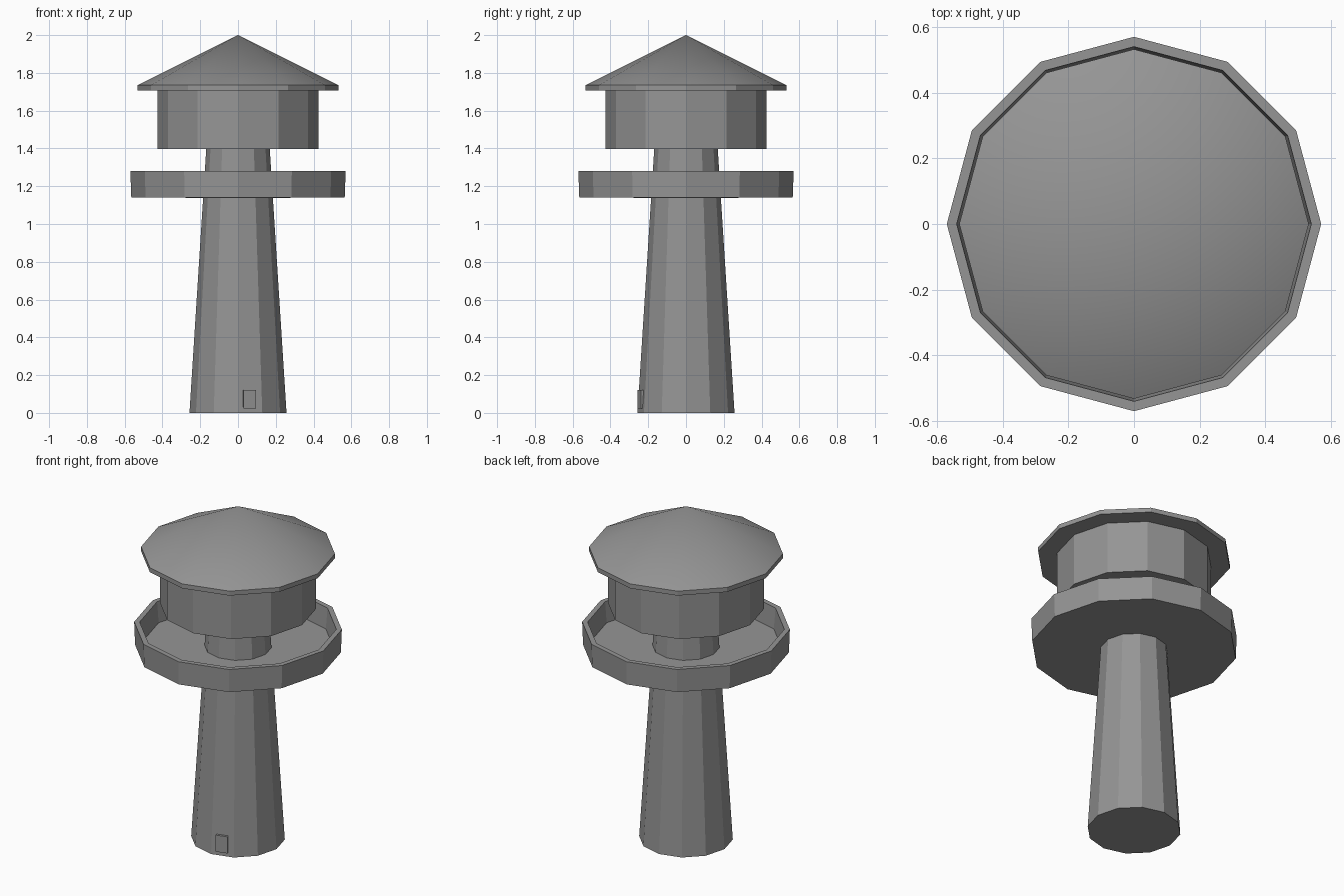
import bpy, bmesh, math

if "Cube" in bpy.data.objects:
    bpy.data.objects.remove(bpy.data.objects["Cube"])

SIDES = 12

# One dark grey material for the whole model
grey = bpy.data.materials.new("dark_grey")
grey.diffuse_color = (0.3, 0.3, 0.3, 1)
grey.use_nodes = True
grey.node_tree.nodes["Principled BSDF"].inputs["Base Color"].default_value = grey.diffuse_color


def lathe(name, profile):
    """Spin (radius, z) points into a 12-sided solid; radius 0 makes a pole."""
    bm = bmesh.new()
    rings = []
    for r, z in profile:
        if r == 0:
            rings.append([bm.verts.new((0, 0, z))] * SIDES)
        else:
            rings.append([bm.verts.new((r * math.cos(math.tau * i / SIDES),
                                        r * math.sin(math.tau * i / SIDES), z))
                          for i in range(SIDES)])
    for low, high in zip(rings, rings[1:]):
        for i in range(SIDES):
            j = (i + 1) % SIDES
            corners = [low[i], low[j], high[j], high[i]]
            bm.faces.new(list(dict.fromkeys(corners)))
    bmesh.ops.recalc_face_normals(bm, faces=bm.faces)
    mesh = bpy.data.meshes.new(name)
    bm.to_mesh(mesh)
    bm.free()
    mesh.materials.append(grey)
    obj = bpy.data.objects.new(name, mesh)
    bpy.context.collection.objects.link(obj)
    return obj


# Tapered tower shaft, running up to the cabin
lathe("tower", [(0, 0), (0.257, 0), (0.168, 1.40), (0, 1.40)])

# Balcony dish with a thin raised rim
lathe("balcony", [(0, 1.137), (0.565, 1.141), (0.57, 1.28),
                  (0.54, 1.28), (0.53, 1.155), (0, 1.155)])

# Lookout cabin
lathe("cabin", [(0, 1.397), (0.427, 1.397), (0.427, 1.71), (0, 1.71)])

# Smooth conical roof with a sharp brim
roof = lathe("roof", [(0, 1.708), (0.532, 1.708), (0.532, 1.735), (0, 2.0)])
bpy.context.view_layer.objects.active = roof
roof.select_set(True)
bpy.ops.object.shade_smooth_by_angle(angle=math.radians(25))

# Small door on the shaft face just right of the front edge
angle = math.radians(-75)
bpy.ops.mesh.primitive_cube_add(
    size=1, location=(0.058, -0.229, 0.072), rotation=(0, 0, angle))
door = bpy.context.object
door.name = "door"
door.scale = (0.038, 0.068, 0.10)
door.data.materials.append(grey)
